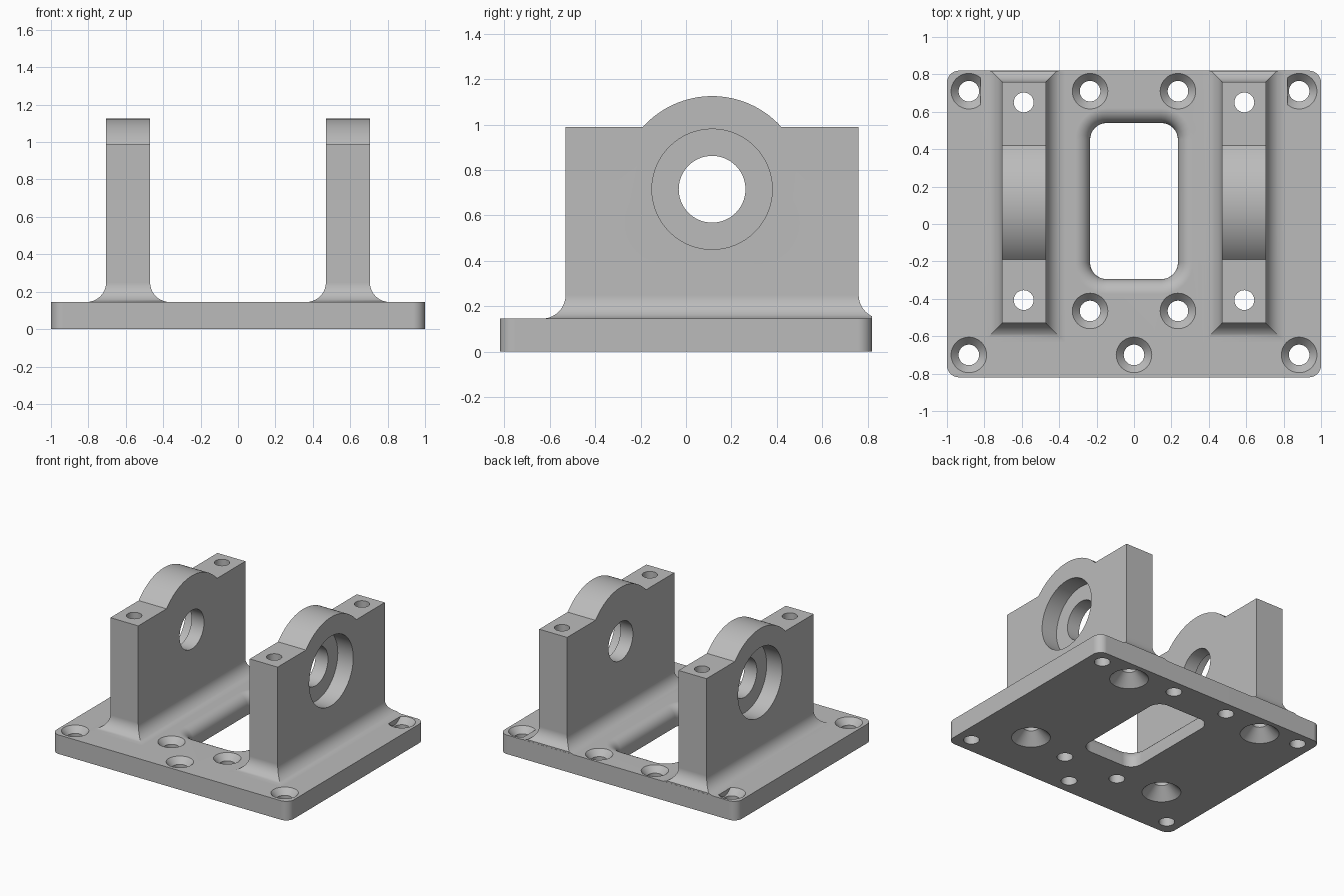
import bpy, bmesh
from math import sin, cos, pi, sqrt, atan2
from mathutils import Matrix

cube = bpy.data.objects.get("Cube")
if cube:
    bpy.data.objects.remove(cube, do_unlink=True)

gray = bpy.data.materials.new("machined_gray")
gray.use_nodes = True
gray.diffuse_color = (0.5, 0.5, 0.5, 1)
gray.node_tree.nodes["Principled BSDF"].inputs["Base Color"].default_value = (0.5, 0.5, 0.5, 1)

TOP = 0.145       # plate thickness
FILLET = 0.105    # radius where uprights meet the plate
AXIS_Y, AXIS_Z = 0.115, 0.715


def make_object(name, bm):
    bmesh.ops.recalc_face_normals(bm, faces=bm.faces)
    mesh = bpy.data.meshes.new(name)
    bm.to_mesh(mesh)
    bm.free()
    mesh.materials.append(gray)
    obj = bpy.data.objects.new(name, mesh)
    bpy.context.collection.objects.link(obj)
    return obj


def loft(rings, matrix=Matrix()):
    """Closed solid skinned through rings of equal length."""
    bm = bmesh.new()
    loops = [[bm.verts.new(matrix @ Matrix.Translation(p).translation) for p in ring] for ring in rings]
    for a, b in zip(loops, loops[1:]):
        for i in range(len(a)):
            j = (i + 1) % len(a)
            bm.faces.new((a[i], a[j], b[j], b[i]))
    bm.faces.new(loops[0])
    bm.faces.new(loops[-1])
    return bm


def rectangle(x0, x1, y0, y1, z, r=0, steps=0):
    """Rectangle ring, with rounded corners when steps > 0."""
    pts = []
    corners = ((x1 - r, y1 - r), (x0 + r, y1 - r), (x0 + r, y0 + r), (x1 - r, y0 + r))
    for k, (cx, cy) in enumerate(corners):
        for i in range(steps + 1):
            a = (k + i / max(steps, 1)) * pi / 2
            pts.append((cx + r * cos(a), cy + r * sin(a), z))
    return pts


def turned(profile, matrix, sides=48):
    """Solid of revolution from (radius, height) pairs."""
    return loft([[(r * cos(2 * pi * i / sides), r * sin(2 * pi * i / sides), h)
                  for i in range(sides)] for r, h in profile], matrix)


def combine(target, other, operation):
    mod = target.modifiers.new(operation.lower(), 'BOOLEAN')
    mod.object, mod.operation, mod.solver = other, operation, 'EXACT'
    bpy.context.view_layer.objects.active = target
    bpy.ops.object.modifier_apply(modifier=mod.name)
    bpy.data.objects.remove(other, do_unlink=True)


# Base plate with rounded corners
bracket = make_object("bearing_bracket", loft(
    [rectangle(-1, 1, -0.82, 0.82, z, 0.065, 8) for z in (0, TOP)]))

# Central window with a rounded upper rim
rim = 0.08
steps = [(0, -0.1)] + [(rim * (1 - cos(t * pi / 16)), TOP - rim + rim * sin(t * pi / 16))
                       for t in range(9)] + [(rim, 0.3)]
combine(bracket, make_object("window_cutter", loft(
    [rectangle(-0.235 - o, 0.235 + o, -0.295 - o, 0.54 + o, z, 0.09 + o, 8)
     for o, z in steps])), 'DIFFERENCE')

# Uprights: filleted blocks trimmed to a domed outline
flare = [(FILLET, 0.05)]
for t in range(11):
    a = t * pi / 20
    flare.append((FILLET * (1 - sin(a)), TOP + FILLET * (1 - cos(a))))
flare.append((0, 1.3))

dome_r, shoulder = 0.41, 0.99
start = atan2(shoulder - AXIS_Z, sqrt(dome_r ** 2 - (shoulder - AXIS_Z) ** 2))
outline = [(-0.8, 0.02), (0.819, 0.02), (0.819, shoulder)]
for i in range(33):
    a = start + (pi - 2 * start) * i / 32
    outline.append((AXIS_Y + dome_r * cos(a), AXIS_Z + dome_r * sin(a)))
outline.append((-0.8, shoulder))

for side, s in (("left", 1), ("right", -1)):
    cx = s * 0.5875
    upright = make_object(side + "_upright", loft(
        [rectangle(cx - 0.1175 - o, cx + 0.1175 + o, -0.53 - o, 0.76 + o, z) for o, z in flare]))
    combine(upright, make_object("outline_trim", loft(
        [[(cx + d, y, z) for y, z in outline] for d in (-0.3, 0.3)])), 'INTERSECT')
    combine(bracket, upright, 'UNION')

    # Stepped bearing bore, wide on the outer face
    bore = [(0.147, 0.4), (0.147, 0.575), (0.265, 0.575), (0.265, 0.8)]
    place = Matrix.Translation((0, AXIS_Y, AXIS_Z)) @ Matrix.Rotation(s * pi / 2, 4, 'Y')
    combine(bracket, make_object("bore_cutter", turned(bore, place, 64)), 'DIFFERENCE')

    # Tall bolt holes, countersunk from below
    for y in (0.65, -0.407):
        profile = [(0.155, -0.02), (0.053, 0.082), (0.053, 1.4)]
        combine(bracket, make_object("bolt_cutter", turned(
            profile, Matrix.Translation((s * 0.59, y, 0)))), 'DIFFERENCE')

# Countersunk mounting holes in the plate
sink = [(0.055, -0.1), (0.055, TOP - 0.045), (0.095, TOP), (0.095, 0.3)]
spots = [(0, -0.70)]
for s in (1, -1):
    spots += [(s * 0.883, 0.71), (s * 0.883, -0.70), (s * 0.235, 0.71), (s * 0.235, -0.465)]
for x, y in spots:
    bm = turned(sink, Matrix.Translation((x, y, 0)))
    if abs(x) > 0.8 and y > 0:
        # rear corner sinks stop flat against the upright fillet
        s = 1 if x > 0 else -1
        cut = bmesh.ops.bisect_plane(bm, geom=bm.verts[:] + bm.edges[:] + bm.faces[:],
                                     plane_co=(s * 0.822, 0, 0), plane_no=(-s, 0, 0),
                                     clear_outer=True)
        edges = [e for e in cut["geom_cut"] if isinstance(e, bmesh.types.BMEdge)]
        bmesh.ops.edgeloop_fill(bm, edges=edges)
    combine(bracket, make_object("sink_cutter", bm), 'DIFFERENCE')

# Single material, smooth curves with crisp edges
bracket.data.materials.clear()
bracket.data.materials.append(gray)
for poly in bracket.data.polygons:
    poly.material_index = 0
bpy.ops.object.select_all(action='DESELECT')
bracket.select_set(True)
bpy.context.view_layer.objects.active = bracket
bpy.ops.object.shade_smooth_by_angle(angle=pi / 6)
weighted = bracket.modifiers.new("weighted_normals", 'WEIGHTED_NORMAL')
weighted.keep_sharp = True
